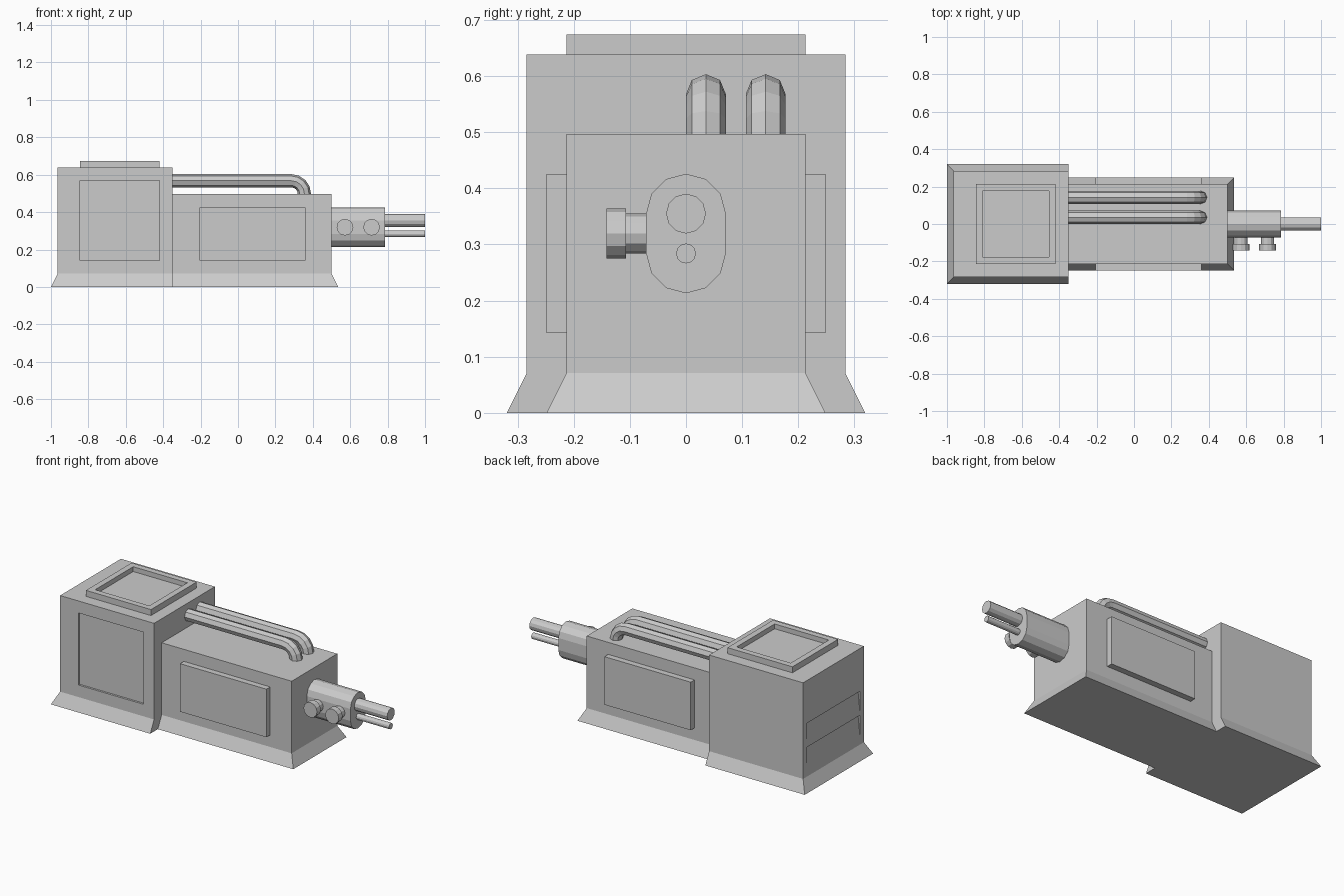
import bpy, bmesh, math
from mathutils import Vector

cube = bpy.data.objects.get("Cube")
if cube:
    bpy.data.objects.remove(cube, do_unlink=True)

U = 0.0355  # design grid step; the whole machine sits on it

grey = bpy.data.materials.new("plain grey")
grey.use_nodes = True
grey.diffuse_color = (0.6, 0.6, 0.6, 1)
grey.node_tree.nodes["Principled BSDF"].inputs["Base Color"].default_value = (0.6, 0.6, 0.6, 1)


def finish(name, bm):
    bmesh.ops.recalc_face_normals(bm, faces=bm.faces)
    mesh = bpy.data.meshes.new(name)
    bm.to_mesh(mesh)
    bm.free()
    mesh.materials.append(grey)
    obj = bpy.data.objects.new(name, mesh)
    bpy.context.collection.objects.link(obj)
    return obj


def loft(name, rings):
    """Skin a list of equal-length point rings and cap both ends."""
    bm = bmesh.new()
    loops = [[bm.verts.new(p) for p in ring] for ring in rings]
    for a, b in zip(loops, loops[1:]):
        for i in range(len(a)):
            j = (i + 1) % len(a)
            bm.faces.new((a[i], a[j], b[j], b[i]))
    bm.faces.new(loops[0])
    bm.faces.new(loops[-1])
    return finish(name, bm)


def rect(x0, x1, y0, y1, z):
    return [(x0, y0, z), (x1, y0, z), (x1, y1, z), (x0, y1, z)]


def box(name, x0, x1, y0, y1, z0, z1):
    return loft(name, [rect(x0, x1, y0, y1, z0), rect(x0, x1, y0, y1, z1)])


def circle(r, n):
    return [(r * math.sin(2 * math.pi * i / n), r * math.cos(2 * math.pi * i / n)) for i in range(n)]


def rod(name, x0, x1, z, r, n=12):
    return loft(name, [[(x, a, z + b) for a, b in circle(r, n)] for x in (x0, x1)])


def carve(obj, cutter):
    mod = obj.modifiers.new("carve", "BOOLEAN")
    mod.operation = "DIFFERENCE"
    mod.solver = "EXACT"
    mod.object = cutter
    bpy.context.view_layer.objects.active = obj
    bpy.ops.object.modifier_apply(modifier=mod.name)
    bpy.data.objects.remove(cutter, do_unlink=True)


SPLIT, END = -0.35, 0.5
BACK = -1 + U

# Tall rear housing with flared skirt on three sides
tall = loft("rear_housing", [
    rect(-1, SPLIT, -9 * U, 9 * U, 0),
    rect(BACK, SPLIT, -8 * U, 8 * U, 2 * U),
    rect(BACK, SPLIT, -8 * U, 8 * U, 18 * U)])
PANEL = (-0.845, -0.42)
carve(tall, box("panel_cutter", *PANEL, -9 * U, -8 * U + 0.012, 4 * U, 16 * U))

# Louvres in the rear wall, each flush at its foot and deep at its top
for k in (3, 7):
    side = [(BACK - 0.01, k * U), (BACK, k * U), (BACK + 0.014, (k + 4) * U - 0.004),
            (BACK - 0.01, (k + 4) * U - 0.004)]
    carve(tall, loft("louvre_cutter", [[(x, y, z) for x, z in side] for y in (-7 * U, 7 * U)]))

# Raised hatch with sunken centre
hatch = box("top_hatch", *PANEL, -6 * U, 6 * U, 18 * U, 19 * U)
carve(hatch, box("hatch_cutter", PANEL[0] + U, PANEL[1] - U, -5 * U, 5 * U, 18.2 * U, 20 * U))

# Low front housing with flared skirt
loft("front_housing", [
    rect(SPLIT, END + U, -7 * U, 7 * U, 0),
    rect(SPLIT, END, -6 * U, 6 * U, 2 * U),
    rect(SPLIT, END, -6 * U, 6 * U, 14 * U)])

# Raised side panels
for name, s in (("left", 1), ("right", -1)):
    lo, hi = sorted((s * 6 * U, s * 7 * U))
    box("side_panel_" + name, -0.205, 0.36, lo, hi, 4 * U, 12 * U)

# Bent pipes running from the tall housing down into the low one
bend, top = 2 * U, 16 * U
path = [(SPLIT, top, 0)]
for i in range(5):
    a = math.pi / 2 * i / 4
    path.append((0.284 + bend * math.sin(a), top - bend + bend * math.cos(a), a))
for name, y in (("inner", U), ("outer", 4 * U)):
    loft("pipe_" + name, [
        [(x + b * math.sin(a), y + c, z + b * math.cos(a)) for c, b in circle(U, 8)]
        for x, z, a in path])

# Oval nozzle body
oval = [(2 * U * math.sin(math.pi * i / 6), 2 * U * math.cos(math.pi * i / 6)) for i in range(-3, 4)]
oval = [(a, 10 * U + b) for a, b in oval] + [(-a, 8 * U - b) for a, b in oval]
loft("nozzle_body", [[(x, a, z) for a, z in oval] for x in (END, 0.785)])

# Output rods
rod("upper_rod", 0.785, 1, 10 * U, U)
rod("lower_rod", 0.785, 1, 8 * U, U / 2)

# Side knobs: narrow stem, wider head
for name, x in (("rear", 0.572), ("front", 0.714)):
    rings = [(-U, U), (-3 * U, U), (-3 * U, 1.25 * U), (-4 * U, 1.25 * U)]
    loft("knob_" + name, [[(x + a, y, 9 * U + b) for a, b in circle(r, 12)] for y, r in rings])
